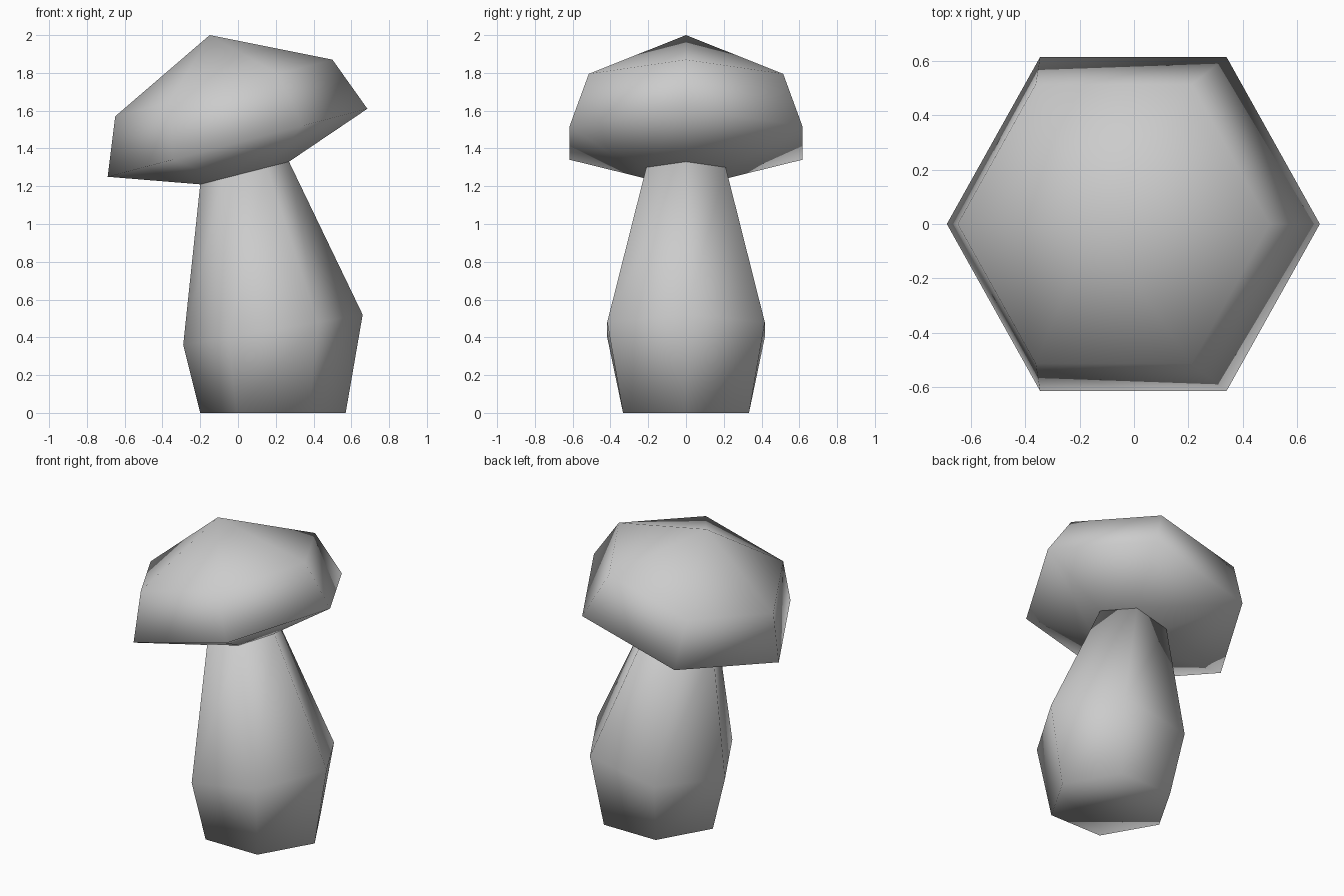
import bpy
import bmesh
from math import cos, sin, pi, hypot
from mathutils import Vector

SIDES = 6

default = bpy.data.objects.get("Cube")
if default:
    bpy.data.objects.remove(default)

grey = bpy.data.materials.new("plain_grey")
grey.use_nodes = True
colour = (0.6, 0.6, 0.6, 1.0)
grey.diffuse_color = colour
grey.node_tree.nodes["Principled BSDF"].inputs["Base Color"].default_value = colour


def tilted_ring(bm, left, right):
    """Regular polygon leaning in the xz plane between two opposite corners."""
    a, b = Vector((left[0], 0, left[1])), Vector((right[0], 0, right[1]))
    middle, half = (a + b) / 2, (b - a) / 2
    across = Vector((0, half.length, 0))
    angles = [2 * pi * i / SIDES for i in range(SIDES)]
    return [bm.verts.new(middle + half * cos(t) + across * sin(t)) for t in angles]


def lofted(name, rings, tip=None):
    """Skin a stack of rings, closing the top with a point or a flat face."""
    bm = bmesh.new()
    loops = [tilted_ring(bm, *r) for r in rings]
    bm.faces.new(loops[0][::-1])
    for low, high in zip(loops, loops[1:]):
        for i in range(SIDES):
            j = (i + 1) % SIDES
            bm.faces.new((low[i], low[j], high[j], high[i]))
    top = loops[-1]
    if tip:
        point = bm.verts.new(tip)
        for i in range(SIDES):
            bm.faces.new((top[i], top[(i + 1) % SIDES], point))
    else:
        bm.faces.new(top)
    bmesh.ops.recalc_face_normals(bm, faces=bm.faces)
    for face in bm.faces:
        face.smooth = True
    mesh = bpy.data.meshes.new(name)
    bm.to_mesh(mesh)
    bm.free()
    mesh.materials.append(grey)
    obj = bpy.data.objects.new(name, mesh)
    bpy.context.collection.objects.link(obj)
    return obj


# Where the stem meets the underside of the cap
neck = ((-0.2, 1.21), (0.27, 1.33))

# Stem: bulging low down, leaning towards the cap
lofted("stem", [((-0.2, 0), (0.57, 0)), ((-0.29, 0.36), (0.66, 0.52)), neck])

# Cap: tilted, faceted dome with a pointed top
lofted("cap", [neck, ((-0.69, 1.25), (0.685, 1.61)), ((-0.65, 1.57), (0.5, 1.87))],
       tip=(-0.15, 0, 2.0))
